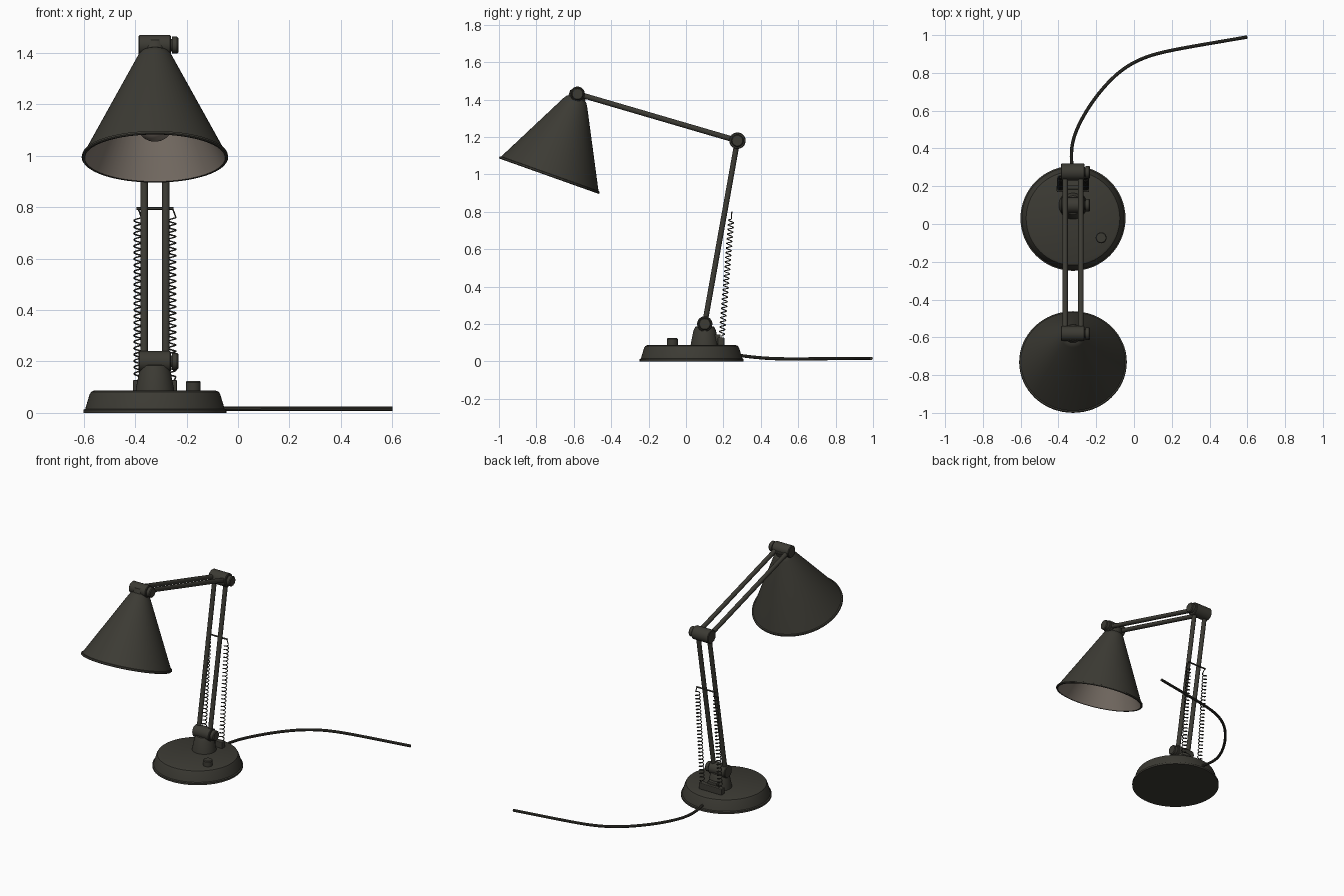
import bpy, bmesh, math
from mathutils import Vector, Matrix

if "Cube" in bpy.data.objects:
    bpy.data.objects.remove(bpy.data.objects["Cube"])

CX = -0.323                      # centre line of the lamp
BASE = Vector((CX, 0.10, 0.20))  # joint centres
ELBOW = Vector((CX, 0.275, 1.18))
HEAD = Vector((CX, -0.58, 1.43))


def material(name, rgb):
    m = bpy.data.materials.new(name)
    m.use_nodes = True
    m.diffuse_color = (*rgb, 1)
    bsdf = m.node_tree.nodes["Principled BSDF"]
    bsdf.inputs["Base Color"].default_value = (*rgb, 1)
    bsdf.inputs["Roughness"].default_value = 0.6
    return m


DARK = material("dark olive grey", (0.045, 0.043, 0.034))
INNER = material("warm grey lining", (0.22, 0.185, 0.155))


def smooth(ob):
    bpy.ops.object.select_all(action='DESELECT')
    ob.select_set(True)
    bpy.context.view_layer.objects.active = ob
    bpy.ops.object.shade_smooth_by_angle(angle=math.radians(35))


def lathe(name, profile, matrix, mats=(DARK,), inner_from=None, n=64):
    """Spin (radius, height) points about local z; rings past inner_from use slot 1."""
    bm = bmesh.new()
    rings = []
    for r, z in profile:
        if r == 0:
            rings.append([bm.verts.new((0, 0, z))] * n)
        else:
            rings.append([bm.verts.new((r * math.cos(math.tau * i / n),
                                        r * math.sin(math.tau * i / n), z)) for i in range(n)])
    for k in range(len(rings) - 1):
        a, b = rings[k], rings[k + 1]
        for i in range(n):
            j = (i + 1) % n
            corners = list(dict.fromkeys((a[i], a[j], b[j], b[i])))
            f = bm.faces.new(corners)
            if inner_from is not None and k >= inner_from:
                f.material_index = 1
    if inner_from is None:
        bmesh.ops.recalc_face_normals(bm, faces=bm.faces)
    me = bpy.data.meshes.new(name)
    bm.to_mesh(me)
    bm.free()
    for m in mats:
        me.materials.append(m)
    ob = bpy.data.objects.new(name, me)
    ob.matrix_world = matrix
    bpy.context.collection.objects.link(ob)
    smooth(ob)
    return ob


def aligned(start, direction):
    return Matrix.Translation(start) @ Vector(direction).to_track_quat('Z', 'Y').to_matrix().to_4x4()


def rod(name, a, b, r, n=20):
    h = (Vector(b) - Vector(a)).length
    return lathe(name, [(0, 0), (r, 0), (r, h), (0, h)], aligned(a, Vector(b) - Vector(a)), n=n)


def tube(name, points, r, kind='POLY', res=2):
    cu = bpy.data.curves.new(name, 'CURVE')
    cu.dimensions = '3D'
    cu.bevel_depth, cu.bevel_resolution, cu.use_fill_caps = r, res, True
    sp = cu.splines.new(kind)
    sp.points.add(len(points) - 1)
    for p, co in zip(sp.points, points):
        p.co = (*co, 1)
    if kind == 'NURBS':
        sp.use_endpoint_u, sp.order_u, sp.resolution_u = True, 4, 8
    cu.materials.append(DARK)
    ob = bpy.data.objects.new(name, cu)
    bpy.context.collection.objects.link(ob)
    bpy.ops.object.select_all(action='DESELECT')
    ob.select_set(True)
    bpy.context.view_layer.objects.active = ob
    bpy.ops.object.convert(target='MESH')
    smooth(bpy.context.object)


def box(name, centre, size, bevel=0.005):
    bpy.ops.mesh.primitive_cube_add(size=1, location=centre)
    ob = bpy.context.object
    ob.name = name
    ob.scale = size
    bpy.ops.object.transform_apply(location=False, rotation=False, scale=True)
    ob.data.materials.append(DARK)
    bv = ob.modifiers.new("bevel", 'BEVEL')
    bv.width, bv.segments = bevel, 2


# Weighted base, power button and pedestal
lathe("base", [(0, 0), (0.278, 0), (0.278, 0.012), (0.271, 0.016), (0.254, 0.072),
               (0.248, 0.082), (0.236, 0.087), (0, 0.087)],
      Matrix.Translation((CX, 0.03, 0)))
lathe("power_button", [(0, 0.08), (0.029, 0.08), (0.029, 0.119), (0.025, 0.124), (0, 0.124)],
      Matrix.Translation((-0.174, -0.073, 0)), n=32)
lathe("pedestal", [(0, 0.08), (0.076, 0.08), (0.073, 0.1), (0.06, 0.165), (0.05, 0.185), (0, 0.19)],
      Matrix.Translation((CX, 0.10, 0)), n=40)

# Joint barrels with a tightening knob on the left end
for label, c, r in (("base", BASE, 0.041), ("elbow", ELBOW, 0.044), ("head", HEAD, 0.039)):
    lathe(label + "_joint", [(0, -0.064), (r - 0.004, -0.064), (r, -0.06), (r, 0.058),
                             (r - 0.004, 0.062), (0.024, 0.062), (0.024, 0.066),
                             (0.033, 0.066), (0.033, 0.086), (0.028, 0.091), (0, 0.091)],
          aligned(c, (1, 0, 0)), n=32)

# Paired arm rods and springs
SPRING_LOW = Vector((CX, 0.192, 0.14))
SPRING_HIGH = Vector((CX, 0.242, 0.76))
AXIS = (SPRING_HIGH - SPRING_LOW).normalized()
SIDE = Vector((1, 0, 0))
FRONT = AXIS.cross(SIDE)
TURNS, STEPS = 25, 12
for side, s in (("right", -1), ("left", 1)):
    dx = SIDE * 0.042 * s
    rod(side + "_lower_rod", BASE + dx, ELBOW + dx, 0.0145)
    rod(side + "_upper_rod", ELBOW + dx, HEAD + dx, 0.0145)
    ox = SIDE * 0.067 * s
    coil = [SPRING_LOW + ox - AXIS * 0.03]
    for i in range(TURNS * STEPS + 1):
        a = math.tau * i / STEPS
        coil.append(SPRING_LOW.lerp(SPRING_HIGH, i / (TURNS * STEPS)) + ox
                    + (SIDE * math.cos(a) + FRONT * math.sin(a)) * 0.0145)
    coil.append(SPRING_HIGH + ox + AXIS * 0.04)
    tube(side + "_spring", coil, 0.003, res=1)

# Spring anchors
top = SPRING_HIGH + AXIS * 0.035
rod("spring_crossbar", top - SIDE * 0.072, top + SIDE * 0.072, 0.005, 12)
box("spring_bracket", (CX, 0.187, 0.106), (0.172, 0.036, 0.044))
box("bracket_web", (CX, 0.15, 0.115), (0.07, 0.07, 0.06))

# Shade: outer wall, rolled rim, then pale lining
shade_axis = Vector((0, 0.335, 0.942))
rim = Vector((CX, -0.7325, 0.99))
tilt = Matrix.Translation(rim) @ Matrix.Rotation(-math.atan2(0.335, 0.942), 4, 'X')
lathe("shade", [(0, 0.448), (0.04, 0.446), (0.055, 0.438), (0.066, 0.422), (0.276, 0.014),
                (0.283, 0.012), (0.285, 0.004), (0.282, 0), (0.273, 0.001),
                (0.268, 0.012), (0.06, 0.414), (0, 0.425)][::-1], tilt, (INNER, DARK), 3)
lathe("shade_neck", [(0, 0.43), (0.047, 0.43), (0.047, 0.472), (0.043, 0.476), (0, 0.476)], tilt, n=32)

# Bulb and socket inside the shade
bulb = [(0.073 * math.sin(math.pi * i / 20), 0.146 - 0.073 * math.cos(math.pi * i / 20))
        for i in range(1, 16)]
lathe("bulb", [(0, 0.073)] + bulb + [(0.035, 0.24), (0.033, 0.26), (0, 0.26)], tilt, (INNER,), n=32)
lathe("bulb_socket", [(0, 0.25), (0.036, 0.25), (0.036, 0.42), (0, 0.42)], tilt, n=32)

# Power cable trailing from the back of the base
tube("power_cable", [(-0.328, 0.27, 0.034), (-0.33, 0.33, 0.026), (-0.34, 0.42, 0.015),
                     (-0.27, 0.58, 0.012), (-0.14, 0.76, 0.015), (0.04, 0.90, 0.016),
                     (0.28, 0.935, 0.016), (0.6, 0.99, 0.016)], 0.009, 'NURBS', 3)
